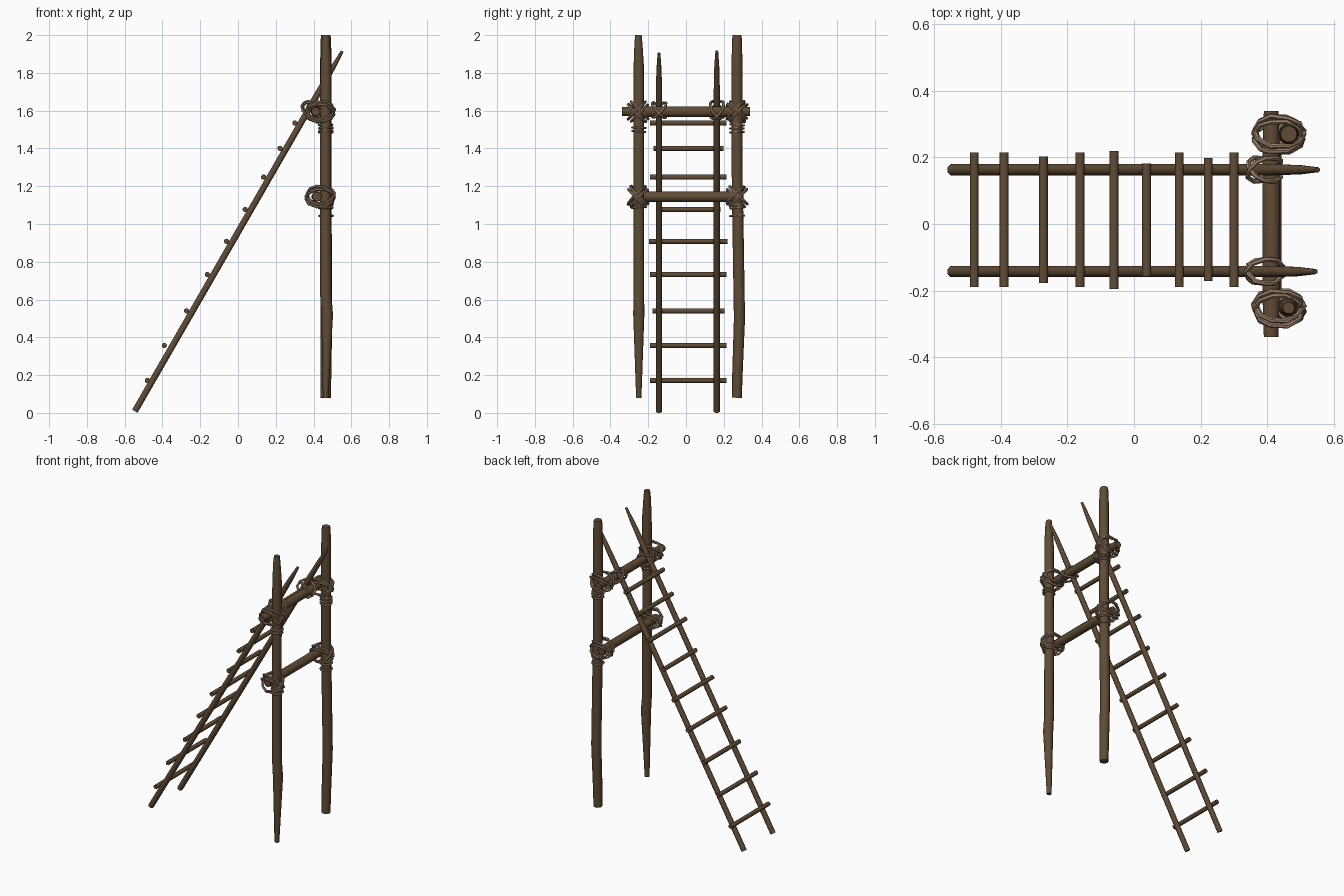
import bpy, bmesh, random
from math import sin, cos, pi, radians
from mathutils import Vector

if "Cube" in bpy.data.objects:
    bpy.data.objects.remove(bpy.data.objects["Cube"])

random.seed(4)


def material(name, rgb):
    m = bpy.data.materials.new(name)
    m.diffuse_color = (*rgb, 1)
    m.use_nodes = True
    m.node_tree.nodes["Principled BSDF"].inputs["Base Color"].default_value = m.diffuse_color
    return m


WOOD = material("wood", (0.115, 0.071, 0.036))
ROPE = material("rope", (0.32, 0.215, 0.14))


def tube(bm, pts, radii, sides=8, closed=False, ref=Vector((0, 1, 0))):
    """Sweep a regular polygon along a path."""
    pts = [Vector(p) for p in pts]
    n = len(pts)
    rings = []
    for i, p in enumerate(pts):
        a = pts[(i - 1) % n] if closed else pts[max(i - 1, 0)]
        b = pts[(i + 1) % n] if closed else pts[min(i + 1, n - 1)]
        t = (b - a).normalized()
        u = (ref - t * ref.dot(t)).normalized()
        v = t.cross(u)
        r = radii[i] if isinstance(radii, (list, tuple)) else radii
        rings.append([bm.verts.new(p + r * (u * cos(2 * pi * (k + .5) / sides) + v * sin(2 * pi * (k + .5) / sides)))
                      for k in range(sides)])
    for i in range(n if closed else n - 1):
        a, b = rings[i], rings[(i + 1) % n]
        for k in range(sides):
            j = (k + 1) % sides
            bm.faces.new((a[k], a[j], b[j], b[k]))
    if not closed:
        bm.faces.new(rings[0][::-1])
        bm.faces.new(rings[-1])


def finish(bm, name, mat):
    bmesh.ops.recalc_face_normals(bm, faces=bm.faces)
    me = bpy.data.meshes.new(name)
    bm.to_mesh(me)
    bm.free()
    me.materials.append(mat)
    me.shade_smooth()
    me.set_sharp_from_angle(angle=radians(50))
    ob = bpy.data.objects.new(name, me)
    bpy.context.collection.objects.link(ob)
    return ob


def pole(name, pts, radii, sides=8, ref=(0, 1, 0)):
    bm = bmesh.new()
    tube(bm, pts, radii, sides, ref=Vector(ref))
    return finish(bm, name, WOOD)


# Upright posts, whittled at one end and slightly crooked
pole("front_post",
     [(.465, -.25, .08), (.465, -.25, .14), (.472, -.25, .52), (.465, -.25, .62), (.463, -.25, 1.2),
      (.465, -.25, 1.83), (.465, -.252, 1.96), (.465, -.252, 2)],
     [.014, .017, .031, .030, .030, .029, .022, .018], 10)
pole("back_post",
     [(.465, .27, .08), (.465, .272, .2), (.468, .283, .5), (.465, .275, 1), (.465, .27, 1.3),
      (.465, .27, 1.8), (.465, .27, 1.97), (.465, .27, 2)],
     [.027, .029, .031, .031, .030, .031, .028, .025], 10)

# Cross beams
BX, TZ, LZ = .412, 1.595, 1.145
pole("top_beam", [(BX, -.34, TZ), (BX, -.2, TZ), (BX, .2, TZ), (BX, .34, TZ)],
     [.023, .028, .028, .023], 10, (1, 0, 0))
pole("lower_beam", [(BX + .005, -.285, LZ), (BX + .005, -.2, LZ), (BX + .005, .2, LZ), (BX + .005, .305, LZ)],
     [.025, .028, .028, .025], 10, (1, 0, 0))

# Ladder rails
FOOT, HEAD = Vector((-.546, 0, .009)), Vector((.552, 0, 1.915))
ALONG = (HEAD - FOOT).normalized()
OUT = Vector((-ALONG.z, 0, ALONG.x))
for name, y, end in (("front_rail", -.143, .994), ("back_rail", .163, 1)):
    pole(name, [FOOT.lerp(HEAD, f) + Vector((0, y, 0)) for f in (0, .5, .88, .95 * end, end)],
         [.018, .018, .018, .015, .008])

# Rungs: x, z, y start, y end
RUNGS = [(-.48, .172, -.19, .215), (-.39, .357, -.19, .215), (-.272, .54, -.178, .203),
         (-.162, .732, -.19, .215), (-.06, .908, -.195, .22), (.038, 1.077, -.157, .182),
         (.136, 1.248, -.19, .215), (.223, 1.4, -.172, .198), (.301, 1.535, -.19, .215)]
for i, (x, z, a, b) in enumerate(RUNGS):
    pole(f"rung_{i + 1}", [(x, a, z), (x, b, z)], .0145, 8, (1, 0, 0))


def loop(bm, centre, a, b, ra, rb, r=.0075, n=10):
    """Closed rope turn in the plane of a and b."""
    a, b = a.normalized(), b.normalized()
    pts = []
    for k in range(n):
        t = 2 * pi * (k + random.uniform(-.2, .2)) / n
        w = random.uniform(.95, 1.05)
        pts.append(Vector(centre) + a * ra * w * cos(t) + b * rb * w * sin(t))
    tube(bm, pts, r, 6, True, a.cross(b).normalized())


def lashing(name, centre, depth, along, rd, rs, turns):
    """Crossed rope turns binding two poles."""
    bm = bmesh.new()
    side = Vector((0, 1, 0))
    for s in (-1, 1):
        diag = along + side * s
        off = (along - side * s).normalized()
        for k in range(turns):
            o = (k - (turns - 1) / 2) * .02
            loop(bm, Vector(centre) + off * o, depth + off * random.uniform(-.15, .15), diag, rd, rs)
    return finish(bm, name, ROPE)


X, Z = Vector((1, 0, 0)), Vector((0, 0, 1))
# Lashings where the beams meet the posts
for pname, y in (("front", -.253), ("back", .27)):
    for bname, z in (("top", TZ), ("lower", LZ)):
        lashing(f"{pname}_{bname}_lashing", (.436, y, z), X, Z, .074, .066, 2)

# Lashings where the rails meet the top beam
for pname, y in (("front", -.143), ("back", .163)):
    lashing(f"{pname}_rail_lashing", (.393, y, TZ + .008), OUT, ALONG, .058, .052, 1)

# Spare rope turns around the posts
for name, y, levels in (("front_post_rope", -.25, (1.51, 1.49, 1.108, 1.088)),
                        ("back_post_rope", .271, (1.525, 1.505, 1.486, 1.1, 1.085, 1.043))):
    bm = bmesh.new()
    for z in levels:
        loop(bm, (.465, y, z), X, Vector((0, 1, random.uniform(-.1, .1))), .035, .035, .0065, 12)
    finish(bm, name, ROPE)
